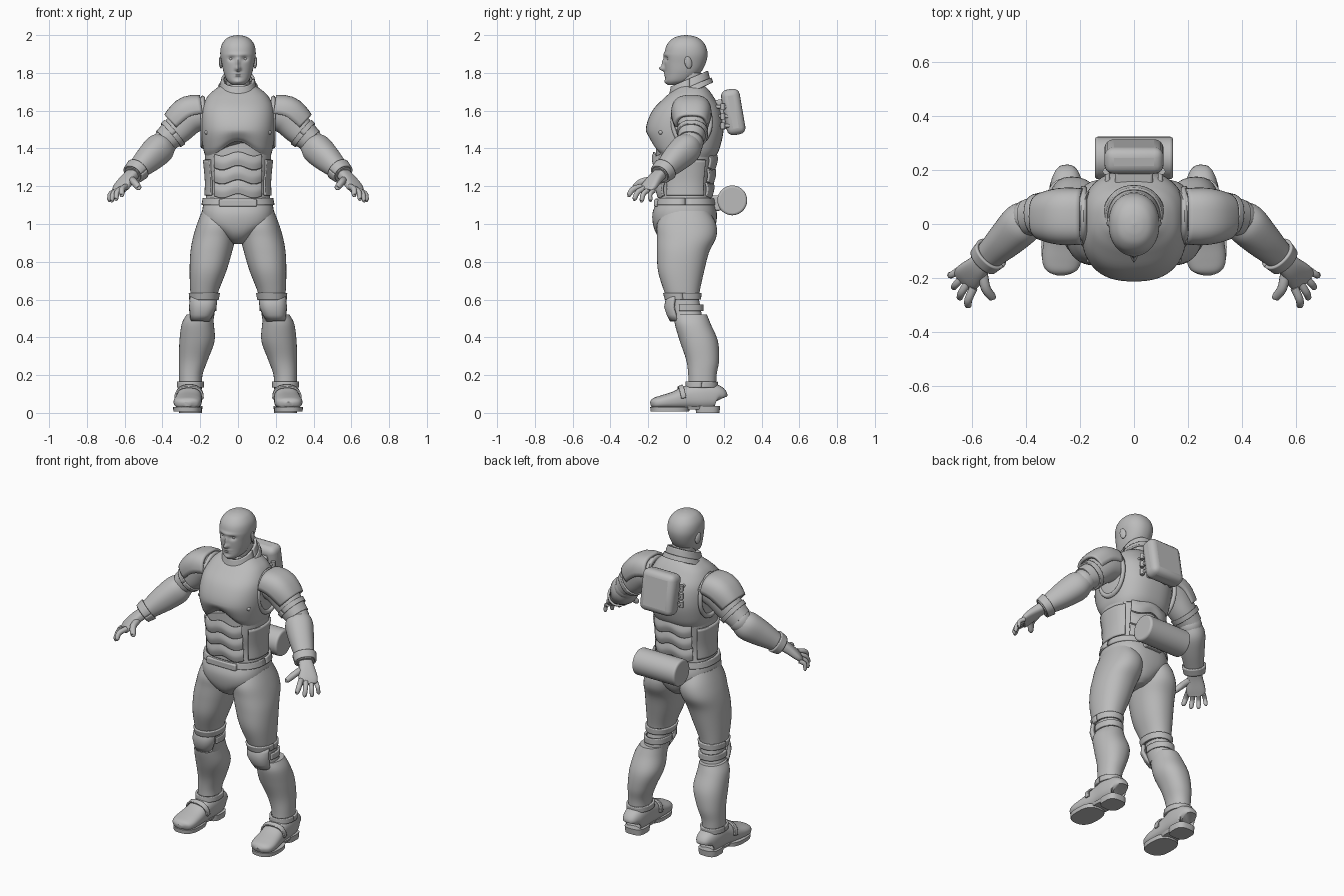
import bpy, bmesh, math
from mathutils import Vector, Matrix

old = bpy.data.objects.get("Cube")
if old:
    bpy.data.objects.remove(old, do_unlink=True)

grey = bpy.data.materials.new("armor_grey")
grey.use_nodes = True
tone = (0.5, 0.5, 0.5, 1)
grey.diffuse_color = tone
grey.node_tree.nodes["Principled BSDF"].inputs["Base Color"].default_value = tone


def finish(name, bm, mirror=False, thick=0, bevel=0):
    """Turn a bmesh into a smooth shaded object, mirrored or thickened on request."""
    bmesh.ops.recalc_face_normals(bm, faces=bm.faces)
    me = bpy.data.meshes.new(name)
    bm.to_mesh(me)
    bm.free()
    me.materials.append(grey)
    ob = bpy.data.objects.new(name, me)
    bpy.context.collection.objects.link(ob)
    bpy.ops.object.select_all(action='DESELECT')
    ob.select_set(True)
    bpy.context.view_layer.objects.active = ob
    bpy.ops.object.shade_smooth_by_angle(angle=math.radians(40))
    if thick:
        mod = ob.modifiers.new("thickness", 'SOLIDIFY')
        mod.thickness, mod.offset = thick, 0
    if bevel:
        mod = ob.modifiers.new("bevel", 'BEVEL')
        mod.width, mod.segments = bevel, 4
    if mirror:
        ob.modifiers.new("mirror", 'MIRROR')
    return ob


def spline(pts, steps):
    """Catmull-Rom interpolation of stations (x, y, z, width, depth)."""
    out, last = [], len(pts) - 1
    for i in range(last):
        p = [pts[max(0, min(last, i + k))] for k in (-1, 0, 1, 2)]
        for s in range(steps):
            t = s / steps
            out.append([b + t / 2 * (c - a + t * (2*a - 5*b + 4*c - d + t * (3*(b - c) + d - a)))
                        for a, b, c, d in zip(*p)])
    return out + [list(pts[-1])]


def loft(name, pts, flat=True, power=2.2, arc=None, n=40, steps=5, warp=None, **kw):
    """Skin superellipse rings; flat rings stay level, others follow the path."""
    rows = spline(pts, steps)
    a0, a1 = arc or (0, 360)
    count = n + 1 if arc else n
    bm, rings = bmesh.new(), []
    for i, (x, y, z, rx, ry) in enumerate(rows):
        u, v = Vector((1, 0, 0)), Vector((0, 1, 0))
        if not flat:
            t = Vector(rows[min(i + 1, len(rows) - 1)][:3]) - Vector(rows[max(i - 1, 0)][:3])
            u = t.cross(Vector((0, 0, 1))).normalized()
            v = u.cross(t).normalized()
        ring = []
        for k in range(count):
            a = math.radians(a0 + (a1 - a0) * k / n)
            c, s = math.cos(a), math.sin(a)
            co = (Vector((x, y, z)) + u * math.copysign(abs(c) ** (2 / power), c) * rx
                  + v * math.copysign(abs(s) ** (2 / power), s) * ry)
            if warp:
                warp(co)
            ring.append(bm.verts.new(co))
        rings.append(ring)
    for r, q in zip(rings, rings[1:]):
        for k in range(n):
            j = (k + 1) % count
            bm.faces.new((r[k], r[j], q[j], q[k]))
    if not arc:
        bm.faces.new(rings[0])
        bm.faces.new(rings[-1])
    return finish(name, bm, **kw)


def place(loc, scale, rot=(0, 0, 0)):
    turn = Matrix.Rotation(rot[2], 4, 'Z') @ Matrix.Rotation(rot[1], 4, 'Y') @ Matrix.Rotation(rot[0], 4, 'X')
    return Matrix.Translation(loc) @ turn @ Matrix.Diagonal((*scale, 1))


def ball(name, loc, scale, rot=(0, 0, 0), **kw):
    bm = bmesh.new()
    bmesh.ops.create_uvsphere(bm, u_segments=24, v_segments=14, radius=1, matrix=place(loc, scale, rot))
    finish(name, bm, **kw)


def box(name, loc, scale, rot=(0, 0, 0), **kw):
    bm = bmesh.new()
    bmesh.ops.create_cube(bm, size=2, matrix=place(loc, scale, rot))
    finish(name, bm, **kw)


def rod(name, loc, r, half, rot=(0, 0, 0), **kw):
    bm = bmesh.new()
    bmesh.ops.create_cone(bm, cap_ends=True, segments=32, radius1=r, radius2=r, depth=2 * half,
                          matrix=place(loc, (1, 1, 1), rot))
    finish(name, bm, **kw)


# Head, with the face raised and sunk by soft bumps
bumps = ((0, 1.822, .013, .013, -.028), (0, 1.85, .01, .025, -.014), (0, 1.897, .05, .009, -.006),
         (.036, 1.875, .016, .012, .012), (0, 1.797, .024, .005, -.007), (0, 1.784, .02, .005, -.006),
         (0, 1.752, .022, .012, -.008))


def face(co):
    if co.y < -.02:
        co.y += sum(d * math.exp(-((abs(co.x) - x) / sx) ** 2 - ((co.z - z) / sz) ** 2)
                    for x, z, sx, sz, d in bumps)


loft("head", [(0, -.065, 1.736, .028, .03), (0, -.04, 1.757, .056, .068), (0, -.017, 1.8, .075, .093),
              (0, -.005, 1.85, .086, .109), (0, 0, 1.9, .094, .114), (0, 0, 1.945, .088, .103),
              (0, 0, 1.978, .066, .076), (0, 0, 1.994, .037, .042), (0, 0, 2, .004, .004)],
     n=96, steps=9, warp=face)
ball("eye", (.036, -.086, 1.875), (.014, .014, .012), mirror=True)
ball("ear", (.091, .012, 1.855), (.009, .02, .033), (.2, 0, .3), mirror=True)
loft("neck", [(0, .045, 1.63, .08, .08), (0, .035, 1.7, .066, .072), (0, .02, 1.8, .064, .07)])


# Neck collar and torso armor
def tilt(co):
    co.z += .45 * co.y


for nm, z, r, h in (("collar", 1.715, .08, .045), ("neckline", 1.685, .098, .03)):
    loft(nm, [(0, .018, z, r + .012, r + .022), (0, .018, z + h, r, r + .012)], arc=(0, 360),
         thick=.014, warp=tilt)


def arch(co):
    if co.y < 0:
        low = max(0, min(1, (1.5 - co.z) / .14))
        co.z += low * .085 * math.exp(-(co.x / .1) ** 2)


loft("chest_armor", [(0, -.005, 1.355, .172, .16), (0, -.006, 1.4, .185, .184), (0, -.007, 1.5, .197, .206),
                     (0, .004, 1.6, .194, .182), (0, .018, 1.67, .165, .13), (0, .027, 1.71, .125, .093),
                     (0, .025, 1.735, .085, .07)], power=2.5, n=64, warp=arch)
ball("chest_button", (.165, -.133, 1.485), (.012, .012, .012), mirror=True)
bm = bmesh.new()
for i in range(40):
    a = math.tau * i / 40
    for k in range(10):
        b = math.tau * k / 10
        r = 1 + .12 * math.cos(b)
        bm.verts.new((.187 + .013 * math.sin(b), .03 + .1 * r * math.cos(a), 1.54 + .125 * r * math.sin(a)))
vs = list(bm.verts)
for i in range(40):
    for k in range(10):
        m, j = (i + 1) % 40, (k + 1) % 10
        bm.faces.new([vs[p * 10 + q] for p, q in ((i, k), (m, k), (m, j), (i, j))])
finish("armhole_rim", bm, mirror=True)
loft("abdomen", [(0, 0, 1.09, .178, .143), (0, -.004, 1.2, .164, .136), (0, -.006, 1.3, .173, .15),
                 (0, 0, 1.43, .178, .16)], power=2.4)


# Scalloped plates over the belly and lower back
def scallop(co):
    co.z += .011 * math.cos(co.x * 38)


for i in range(3):
    z = 1.15 + i * .075
    ry = .143 + i * .009
    for nm, arc in (("belly_plate", (228, 312)), ("lower_back_plate", (48, 132))):
        loft(nm, [(0, -.006, z, .17, ry), (0, -.006, z + .035, .173, ry + .008),
                  (0, -.006, z + .07, .17, ry)], power=2.4, arc=arc, thick=.012, warp=scallop)
loft("flank_plate", [(0, -.004, 1.15, .172, .143), (0, -.004, 1.23, .17, .143), (0, -.004, 1.34, .18, .158)],
     power=2.4, arc=(-38, 38), thick=.012, mirror=True)

# Belt and pelvis
loft("belt", [(0, -.004, 1.1, .187, .156), (0, -.004, 1.135, .18, .15)], power=2.5, arc=(0, 360), thick=.014)
box("belt_buckle", (0, -.157, 1.112), (.1, .012, .02), bevel=.008)
loft("pelvis", [(0, -.003, 1.12, .18, .15), (0, -.007, 1.06, .19, .17), (0, -.008, 1.0, .177, .167),
                (0, -.008, .95, .105, .15), (0, -.005, .915, .06, .12), (0, 0, .895, .03, .08)], power=2.5)

# Legs
loft("thigh", [(.115, 0, 1.07, .075, .12), (.113, .003, 1.0, .104, .156), (.126, .003, .93, .112, .157),
               (.142, -.016, .85, .11, .138), (.159, -.026, .75, .097, .122), (.177, -.022, .65, .076, .096),
               (.18, -.015, .6, .068, .084)], mirror=True)
loft("thigh_cuff", [(.18, -.016, .6, .072, .09), (.178, -.02, .635, .077, .096)], arc=(0, 360),
     thick=.012, mirror=True)
loft("knee_joint", [(.18, -.012, .62, .062, .077), (.185, 0, .55, .064, .078), (.2, .015, .48, .068, .075)],
     mirror=True)
loft("knee_pad", [(.184, -.012, .615, .066, .078), (.186, -.012, .56, .068, .094), (.2, -.002, .49, .045, .075)],
     arc=(205, 335), power=2.8, n=14, steps=2, thick=.02, mirror=True)
loft("knee_strap", [(.187, .002, .54, .067, .084), (.187, .002, .575, .067, .084)], arc=(-25, 205),
     thick=.012, mirror=True)
loft("shin", [(.203, .025, .52, .07, .086), (.213, .036, .47, .085, .095), (.217, .068, .38, .093, .101),
              (.236, .088, .28, .076, .087), (.25, .087, .2, .062, .075), (.252, .085, .12, .06, .074)],
     mirror=True)

# Boots
loft("boot", [(.25, .178, .07, .035, .04), (.25, .165, .083, .055, .062), (.252, .1, .09, .064, .074),
              (.255, .02, .083, .064, .066), (.262, -.06, .066, .071, .048), (.268, -.13, .056, .073, .036),
              (.27, -.17, .05, .058, .028), (.27, -.188, .046, .02, .012)], flat=False, power=2.5, mirror=True)
loft("boot_sole", [(.268, -.085, .008, .074, .102), (.268, -.085, .032, .076, .105)], power=2.6, steps=1, mirror=True)
loft("sole_arch", [(.257, .035, .018, .05, .09), (.257, .035, .034, .056, .09)], steps=1, mirror=True)
loft("boot_heel", [(.251, .115, 0, .06, .062), (.251, .115, .036, .063, .066)], power=3, steps=1, mirror=True)
loft("ankle_strap", [(.252, .082, .135, .066, .08), (.252, .084, .165, .066, .08)], arc=(0, 360),
     thick=.012, mirror=True)
loft("instep_strap", [(.257, -.005, .08, .071, .067), (.259, -.03, .075, .073, .062)], flat=False,
     arc=(0, 180), power=2.5, thick=.01, mirror=True)

# Arms
loft("upper_arm", [(.17, .035, 1.59, .085, .085), (.25, .04, 1.565, .085, .088), (.32, .035, 1.5, .077, .08),
                   (.39, .025, 1.44, .068, .066)], flat=False, mirror=True)
ball("elbow", (.388, .025, 1.432), (.068, .068, .068), mirror=True)
loft("shoulder_pad", [(.188, .028, 1.585, .095, .09), (.25, .028, 1.572, .098, .1), (.295, .028, 1.54, .09, .094),
                      (.325, .028, 1.513, .08, .084)], flat=False, arc=(0, 180), power=2.9, thick=.018,
     n=24, steps=3, mirror=True)
loft("arm_cuff", [(.335, .034, 1.487, .079, .08), (.355, .032, 1.47, .076, .077)], flat=False, arc=(0, 360),
     thick=.01, mirror=True)
loft("forearm", [(.38, .03, 1.432, .06, .06), (.415, .002, 1.4, .078, .08), (.47, -.053, 1.347, .07, .073),
                 (.535, -.115, 1.285, .054, .052), (.558, -.138, 1.262, .05, .046)], flat=False, mirror=True)
loft("wrist_cuff", [(.53, -.11, 1.29, .062, .058), (.555, -.135, 1.265, .056, .05)], flat=False,
     arc=(0, 360), thick=.012, mirror=True)

# Hands: palm, four spread fingers and a thumb
loft("palm", [(.545, -.125, 1.275, .036, .03), (.58, -.16, 1.243, .044, .028), (.615, -.195, 1.2, .054, .022),
              (.632, -.212, 1.175, .046, .015)], flat=False, power=2.6, mirror=True)
knuckles = Vector((.595, -.237, 1.198)), Vector((.652, -.172, 1.176))
tips = Vector((.617, -.308, 1.15)), Vector((.685, -.19, 1.122))


def finger(name, a, b, r):
    mid = a.lerp(b, .5) + Vector((.008, -.008, .01))
    end = a.lerp(b, .92)
    loft(name, [(*a, r, r), (*mid, r * .95, r * .95), (*end, r * .8, r * .8), (*b, r * .25, r * .25)],
         flat=False, n=14, mirror=True)


for i, nm in enumerate(("index", "middle", "ring", "little")):
    reach = tips[0].lerp(tips[1], i / 3) + Vector((.009, -.009, -.012)) * (i in (1, 2))
    finger(nm + "_finger", knuckles[0].lerp(knuckles[1], i / 3), reach, .0155 - .001 * i)
finger("thumb", Vector((.562, -.175, 1.235)), Vector((.523, -.28, 1.19)), .019)

# Backpack, its side clips, and the roll carried at the waist
box("backpack", (0, .25, 1.593), (.11, .05, .122), (.17, 0, 0), bevel=.035)
box("backpack_mount", (0, .19, 1.58), (.07, .045, .08), (.17, 0, 0), bevel=.01)
for i in range(3):
    z = 1.52 + i * .05
    rod("clip_bar", (.098, .2, z), .009, .045, (math.pi / 2, 0, 0), mirror=True)
    rod("clip_knob", (.104, .195, z), .012, .017, mirror=True)
rod("waist_roll", (0, .245, 1.125), .079, .145, (0, math.pi / 2, 0), bevel=.012)
box("roll_bracket", (0, .155, 1.11), (.06, .03, .04), bevel=.01)
